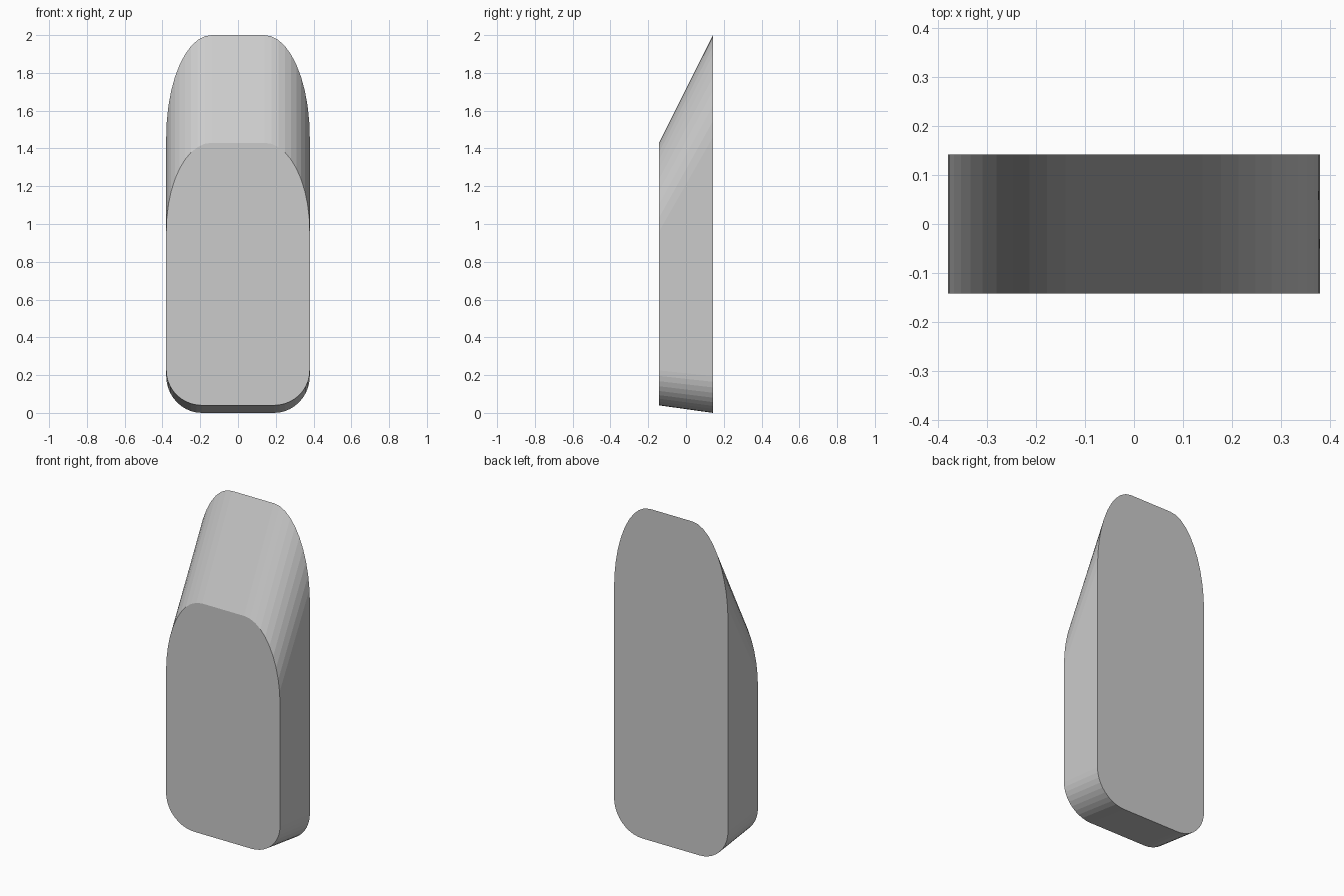
import bpy, bmesh, math

if "Cube" in bpy.data.objects:
    bpy.data.objects.remove(bpy.data.objects["Cube"])

HALF_W, HALF_D, SEG = 0.38, 0.1425, 10


def outline(bottom, bottom_side, top_side, top):
    """Rounded outline in x and z, with elliptical corners."""
    low_x, high_x = 0.19, 0.14          # half widths of the flat bottom and top
    right = []
    for i in range(SEG + 1):
        a = math.pi / 2 * i / SEG
        right.append((low_x + (HALF_W - low_x) * math.sin(a),
                      bottom_side - (bottom_side - bottom) * math.cos(a)))
    for i in range(SEG + 1):
        a = math.pi / 2 * i / SEG
        right.append((high_x + (HALF_W - high_x) * math.cos(a),
                      top_side + (top - top_side) * math.sin(a)))
    return right + [(-x, z) for x, z in reversed(right)]


# Body: short front outline bridged to the tall back outline
bm = bmesh.new()
front = [bm.verts.new((x, -HALF_D, z)) for x, z in outline(0.04, 0.225, 0.96, 1.43)]
back = [bm.verts.new((x, HALF_D, z)) for x, z in outline(0.0, 0.195, 1.46, 2.0)]
bm.faces.new(front)
bm.faces.new(back[::-1])
n = len(front)
for i in range(n):
    j = (i + 1) % n
    bm.faces.new((front[i], back[i], back[j], front[j]))
bmesh.ops.recalc_face_normals(bm, faces=bm.faces)

mesh = bpy.data.meshes.new("slanted_key_body")
bm.to_mesh(mesh)
bm.free()
body = bpy.data.objects.new("slanted_key_body", mesh)
bpy.context.collection.objects.link(body)
